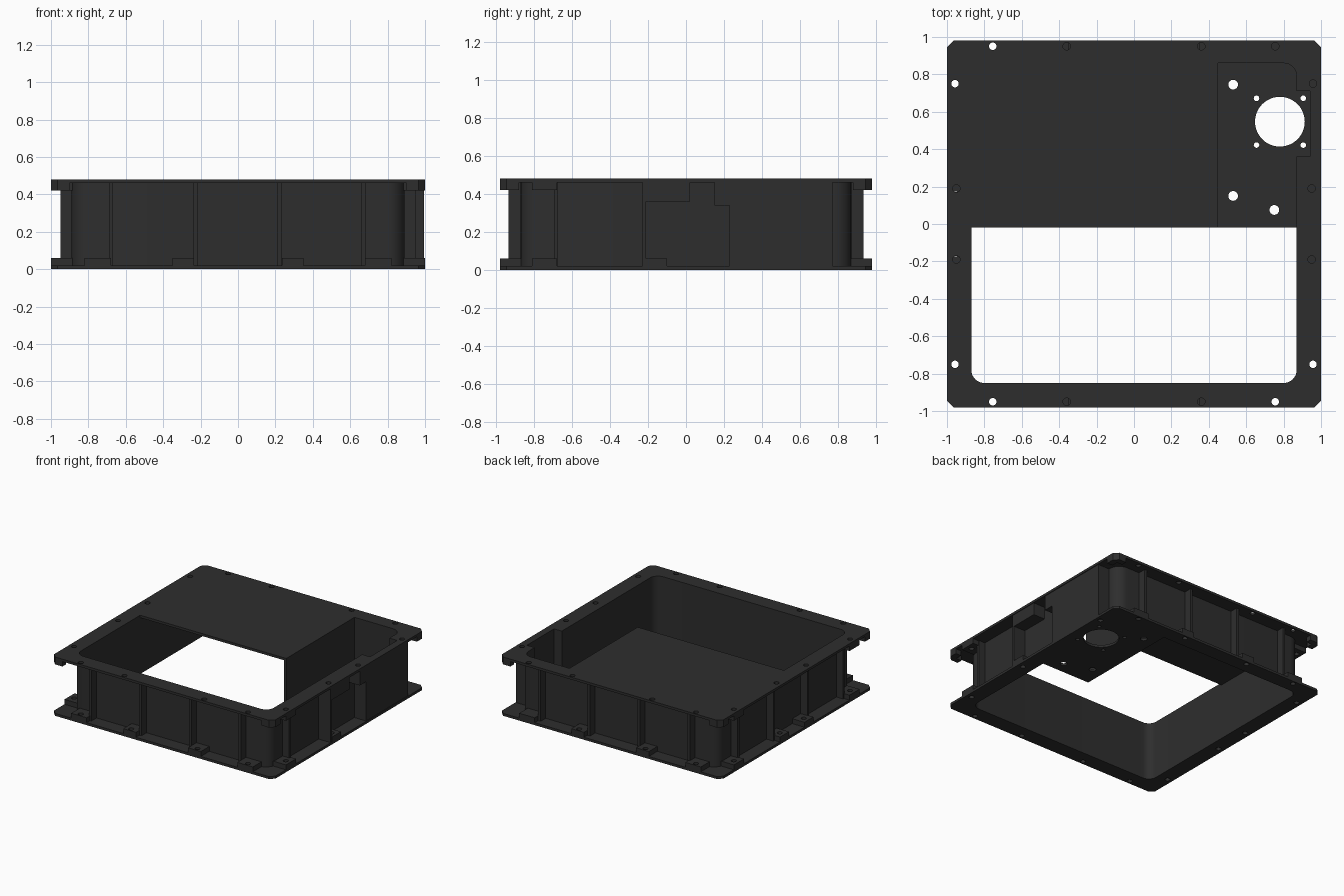
import bpy, bmesh, math
from mathutils import Vector

if "Cube" in bpy.data.objects:
    bpy.data.objects.remove(bpy.data.objects["Cube"])

mat = bpy.data.materials.new("charcoal")
mat.diffuse_color = (0.027, 0.027, 0.027, 1)
mat.use_nodes = True
mat.node_tree.nodes["Principled BSDF"].inputs["Base Color"].default_value = mat.diffuse_color


def rounded(points):
    """Closed outline from (x, y) or (x, y, radius) corners."""
    out = []
    for i, p in enumerate(points):
        c = Vector(p[:2])
        r = p[2] if len(p) > 2 else 0
        if not r:
            out.append(c)
            continue
        a = (Vector(points[i - 1][:2]) - c).normalized() * r
        b = (Vector(points[(i + 1) % len(points)][:2]) - c).normalized() * r
        for k in range(9):
            t = k / 8 * math.pi / 2
            out.append(c + a * (1 - math.sin(t)) + b * (1 - math.cos(t)))
    return out


def circle(x, y, r, n=24):
    return [Vector((x + r * math.cos(k * math.tau / n),
                    y + r * math.sin(k * math.tau / n))) for k in range(n)]


def rect(x0, x1, y0, y1):
    return [(x0, y0), (x1, y0), (x1, y1), (x0, y1)]


def prism(name, outlines, z0, z1, sideways=False):
    """Extrude outlines (the first is the border, the others are holes)."""
    cu = bpy.data.curves.new(name, 'CURVE')
    cu.dimensions = '2D'
    cu.fill_mode = 'BOTH'
    cu.extrude = (z1 - z0) / 2
    for pts in outlines:
        sp = cu.splines.new('POLY')
        sp.points.add(len(pts) - 1)
        for q, p in zip(sp.points, pts):
            q.co = (p[0], p[1], 0, 1)
        sp.use_cyclic_u = True
    tmp = bpy.data.objects.new(name + "_curve", cu)
    bpy.context.collection.objects.link(tmp)
    bpy.context.view_layer.update()
    dg = bpy.context.evaluated_depsgraph_get()
    me = bpy.data.meshes.new_from_object(tmp.evaluated_get(dg))
    bpy.data.objects.remove(tmp)
    bm = bmesh.new()
    bm.from_mesh(me)
    bmesh.ops.remove_doubles(bm, verts=bm.verts, dist=1e-5)
    mid = (z0 + z1) / 2
    for v in bm.verts:
        x, y, z = v.co
        v.co = (z + mid, x, y) if sideways else (x, y, z + mid)
    bmesh.ops.recalc_face_normals(bm, faces=bm.faces)
    bm.to_mesh(me)
    bm.free()
    me.materials.clear()
    me.materials.append(mat)
    ob = bpy.data.objects.new(name, me)
    bpy.context.collection.objects.link(ob)
    bpy.ops.object.select_all(action='DESELECT')
    ob.select_set(True)
    bpy.context.view_layer.objects.active = ob
    bpy.ops.object.shade_smooth_by_angle(angle=math.radians(30))
    return ob


H, T = 0.48, 0.02          # overall height, flange thickness
R = 0.02                   # screw hole radius
c = 0.035                  # flange corner chamfer

# Outlines shared by the flanges and the wall
border = [(-1, -.98 + c), (-1 + c, -.98), (1 - c, -.98), (1, -.98 + c),
          (1, .98 - c), (1 - c, .98), (-1 + c, .98), (-1, .98 - c)]
notch = [(.87, .36), (.94, .36), (.94, .71), (.87, .71)]
opening = rounded([(-.87, -.85, .07), (.87, -.85, .07)] + notch +
                  [(.87, .86, .07), (-.87, .86, .07)])
wall_outside = rounded([(-.89, -.87, .09), (.89, -.87, .09), (.89, .23), (.995, .23),
                        (.995, .77), (.89, .77), (.89, .87, .09), (-.89, .87, .09)])

# Flanges with screw holes
corner_holes = [circle(sx * .755, sy * .95, R) for sx in (-1, 1) for sy in (-1, 1)]
corner_holes += [circle(sx * .957, sy * .75, R) for sx in (-1, 1) for sy in (-1, 1)]
top_holes = [circle(sx * .36, sy * .95, R) for sx in (-1, 1) for sy in (-1, 1)]
top_holes += [circle(sx * .95, sy * .19, R) for sx in (-1, 1) for sy in (-1, 1)]
low_holes = [circle(sx * .30, sy * .95, R) for sx in (-1, 1) for sy in (-1, 1)]
low_holes += [circle(sx * .955, sy * .155, R) for sx, sy in ((-1, -1), (-1, 1), (1, -1))]
prism("top_flange", [border, opening] + corner_holes + top_holes, H - T, H)
prism("bottom_flange", [border, opening] + corner_holes + low_holes, 0, T)

# Thin wall with the bulge around the fan
prism("wall", [wall_outside, opening], T, H - T)

# Covering deck, partition and compartment floor
prism("deck", [rounded([(-.87, -.02), (.45, -.02), (.45, .86), (-.87, .86, .07)])],
      H - T, H)
prism("partition", [rect(.43, .45, -.02, .86)], T, H - T)
fan_x, fan_y = .78, .547
floor_holes = [circle(fan_x, fan_y, .133, 48)]
floor_holes += [circle(fan_x + sx * .125, fan_y + sy * .125, .015, 16)
                for sx in (-1, 1) for sy in (-1, 1)]
floor_holes += [circle(x, y, .026) for x, y in ((.53, .745), (.53, .15), (.75, .075))]
prism("compartment_floor",
      [rounded([(.43, -.02), (.87, -.02)] + notch + [(.87, .86, .07), (.43, .86)])]
      + floor_holes, 0, T)

# Front and back ribs and screw pads
for s, side in ((-1, "front"), (1, "back")):
    ya, yb, ye = sorted((s * .865, s * .935)) + [s * .98]
    for x in (-.68, -.228, .222, .67):
        prism(side + "_rib", [rect(x - .011, x + .011, ya, yb)], T, H - T)
    y0, y1 = sorted((s * .865, ye))
    for m in (-1, 1):
        for a, b, h in ((.235, .35, .30), (.68, .82, .755)):
            x0, x1 = sorted((m * a, m * b))
            holes = [] if (s, m, a) == (1, 1, .68) else [circle(m * h, s * .95, R)]
            prism(side + "_pad", [rect(x0, x1, y0, y1)] + holes, T, .06)

# Left and right ribs and screw pads
for s, side in ((-1, "left"), (1, "right")):
    xa, xb = sorted((s * .885, s * .95))
    x0, x1 = sorted((s * .885, s * 1.0))
    for y in ((-.68, -.22, .22, .68) if s < 0 else (-.685,)):
        prism(side + "_rib", [rect(xa, xb, y - .011, y + .011)], T, H - T)
    for m in ((-1, 1) if s < 0 else (-1,)):
        ya, yb = sorted((m * .68, m * .81))
        for z0, z1 in ((T, .06), (.42, H - T)):
            prism(side + "_pad", [rect(x0, x1, ya, yb), circle(s * .957, m * .75, R)],
                  z0, z1)
        ya, yb = sorted((m * .10, m * .215))
        prism(side + "_small_pad", [rect(x0, x1, ya, yb), circle(s * .955, m * .155, R)],
              T, .06)

# Stepped block around the right-hand pocket
prism("pocket_block_front", [[(-.23, T), (-.21, T), (-.21, .36), (.02, .36),
                              (.02, H - T), (-.23, H - T)]], .885, .995, True)
prism("pocket_block_back", [rect(.15, .23, .34, H - T)], .885, .995, True)

# Thickened corners under the top flange
for sx in (-1, 1):
    for sy in (-1, 1):
        pts = [(.90, .935), (.95, .935), (.95, .88), (1, .88), (1, .98 - c),
               (1 - c, .98), (.90, .98)]
        prism("corner_pad", [[(sx * x, sy * y) for x, y in pts]], .42, H - T)
